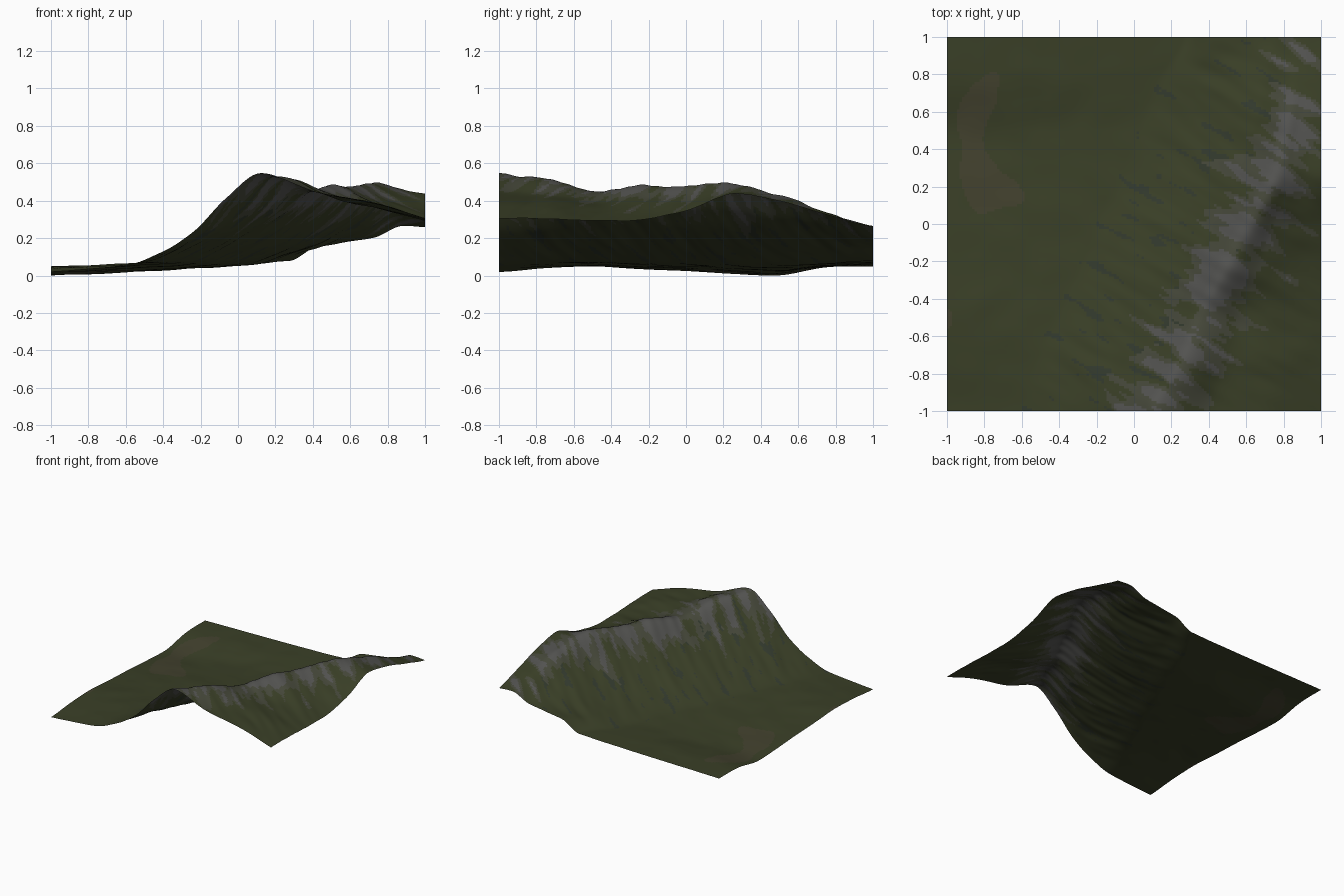
import bpy
from mathutils import Vector, noise

if "Cube" in bpy.data.objects:
    bpy.data.objects.remove(bpy.data.objects["Cube"])

N = 150  # grid divisions per side

# Cross-sections from y = -1 to y = 1 in steps of 0.25:
# foot x, ridge x, then heights at: left edge, foot, 1/4, 1/2, 3/4 up the slope,
# ridge, 1/3 and 2/3 down the far side, right edge
ROWS = [
    (-.60, .12, .025, .06, .125, .24, .425, .55, .455, .40, .31),
    (-.54, .26, .045, .075, .135, .23, .37, .525, .44, .385, .31),
    (-.43, .37, .055, .075, .135, .22, .33, .46, .40, .35, .297),
    (-.31, .50, .04, .07, .135, .23, .35, .487, .415, .355, .305),
    (-.20, .63, .03, .065, .13, .22, .35, .483, .43, .385, .35),
    (-.08, .76, .015, .06, .12, .21, .345, .50, .478, .455, .443),
    (.02, .82, .007, .06, .115, .195, .305, .432, .42, .412, .402),
    (.12, .87, .05, .07, .125, .185, .255, .345, .343, .338, .332),
    (.27, .88, .055, .083, .16, .185, .207, .27, .27, .268, .266),
]


def catmull(a, b, c, d, t):
    return .5 * (2 * b + (c - a) * t + (2 * a - 5 * b + 4 * c - d) * t * t
                 + (3 * b - a - 3 * c + d) * t ** 3)


def section(y):
    """Stations (x list, z list) of the cross-section at y."""
    f = (y + 1) * 4
    i = min(int(f), len(ROWS) - 2)
    rows = [ROWS[min(max(i + k, 0), len(ROWS) - 1)] for k in (-1, 0, 1, 2)]
    foot, ridge, *zs = [catmull(*col, f - i) for col in zip(*rows)]
    xs = [-1] + [foot + (ridge - foot) * k / 4 for k in range(5)]
    xs += [ridge + (1 - ridge) * k / 3 for k in (1, 2, 3)]
    return xs, zs


def slopes(xs, zs):
    """Monotone slopes, so the surface never overshoots its stations."""
    d = [(zs[i + 1] - zs[i]) / (xs[i + 1] - xs[i]) for i in range(len(xs) - 1)]
    m = [d[0]]
    for a, b in zip(d, d[1:]):
        m.append(2 * a * b / (a + b) if a * b > 0 else 0)
    return m + [d[-1]]


def hermite(xs, zs, ms, x):
    i = 0
    while i < len(xs) - 2 and x > xs[i + 1]:
        i += 1
    h = xs[i + 1] - xs[i]
    t = (x - xs[i]) / h
    return ((2 * t ** 3 - 3 * t * t + 1) * zs[i] + (t ** 3 - 2 * t * t + t) * h * ms[i]
            + (3 * t * t - 2 * t ** 3) * zs[i + 1] + (t ** 3 - t * t) * h * ms[i + 1])


def gullies(x, y):
    """Noise stretched down the slope, giving ribs and channels."""
    along, down = .5 * x + .85 * y, -.85 * x + .5 * y
    return (noise.noise(Vector((along * 7, down * 1.6, 3)))
            + .5 * noise.noise(Vector((along * 15, down * 4, 8))))


# Terrain heights
verts = []
for j in range(N + 1):
    y = -1 + 2 * j / N
    xs, zs = section(y)
    ms = slopes(xs, zs)
    for i in range(N + 1):
        x = -1 + 2 * i / N
        slope_mask = min(max((x - xs[1]) / .3, 0), 1)
        edge = min(1, .35 + 4 * min(1 - abs(x), 1 - abs(y)))
        z = hermite(xs, zs, ms, x)
        z += gullies(x, y) * .014 * slope_mask * edge
        z += noise.noise(Vector((x * 6, y * 6, 1))) * .005 * edge
        verts.append((x, y, z))
low = min(v[2] for v in verts)
verts = [(x, y, z - low) for x, y, z in verts]

W = N + 1
faces = [(j * W + i, j * W + i + 1, (j + 1) * W + i + 1, (j + 1) * W + i)
         for j in range(N) for i in range(N)]
mesh = bpy.data.meshes.new("hillside_terrain")
mesh.from_pydata(verts, [], faces)
terrain = bpy.data.objects.new("hillside_terrain", mesh)
bpy.context.collection.objects.link(terrain)

# Ground cover: grass, thin grass, rock, bare earth and scrub
COVER = (("grass", (.042, .050, .020, 1)), ("thin_grass", (.060, .064, .042, 1)),
         ("rock", (.085, .085, .080, 1)), ("earth", (.055, .053, .027, 1)),
         ("scrub", (.032, .041, .026, 1)))
for name, col in COVER:
    mat = bpy.data.materials.new(name)
    mat.diffuse_color = col
    mat.use_nodes = True
    mat.node_tree.nodes["Principled BSDF"].inputs["Base Color"].default_value = mat.diffuse_color
    mesh.materials.append(mat)

for p in mesh.polygons:
    x, y, z = p.center
    xs, _ = section(y)
    # Rock is densest just left of the ridge and breaks up down the slope
    rock = gullies(x * 1.8, y * 1.8) - 3 * abs(x - xs[5] + .03) - max(y - .3, 0)
    if rock > -.25:
        p.material_index = 2
    elif rock > -.6:
        p.material_index = 1
    elif xs[1] < x < xs[5] and gullies(x * 2.5 + 5, y * 2.5) > .36:
        p.material_index = 4
    elif x < -.4 and noise.noise(Vector((x * 3, y * 3, 6))) > .35:
        p.material_index = 3
    p.use_smooth = True
